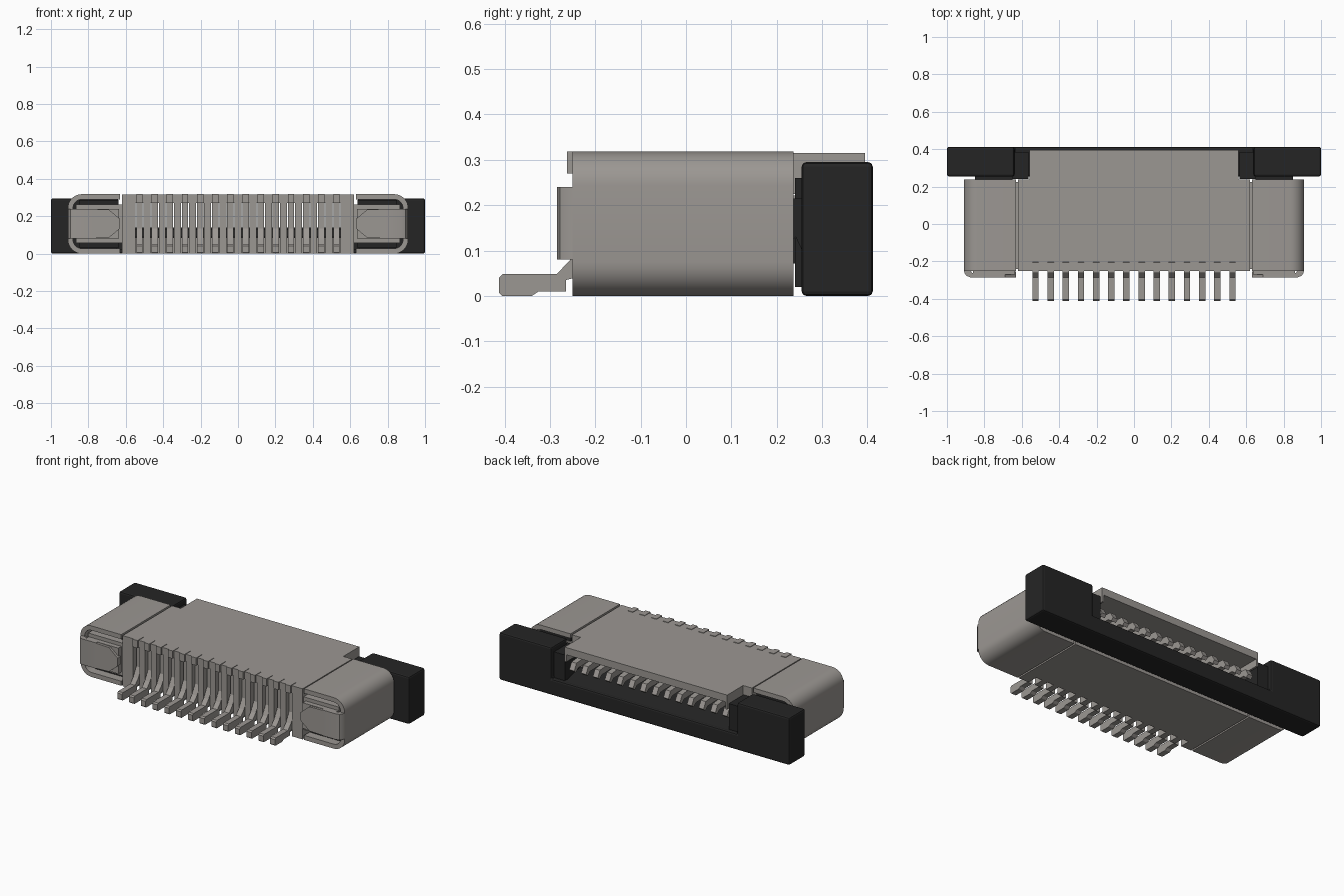
import bpy, bmesh, math
from mathutils import Vector

if "Cube" in bpy.data.objects:
    bpy.data.objects.remove(bpy.data.objects["Cube"], do_unlink=True)


def material(name, rgb):
    m = bpy.data.materials.new(name)
    m.use_nodes = True
    m.diffuse_color = (*rgb, 1)
    m.node_tree.nodes["Principled BSDF"].inputs["Base Color"].default_value = (*rgb, 1)
    return m


GREY = material("warm_grey", (0.33, 0.31, 0.29))
BLACK = material("black", (0.0185, 0.0185, 0.0185))


def prism(name, pts, axis, a, b, mat, bevel=0.0, smooth=False):
    """Extrude a closed 2D outline along one axis from a to b."""
    def place(p, t):
        return {"x": (t, p[0], p[1]), "y": (p[0], t, p[1]), "z": (p[0], p[1], t)}[axis]
    bm = bmesh.new()
    lo = [bm.verts.new(place(p, a)) for p in pts]
    hi = [bm.verts.new(place(p, b)) for p in pts]
    bm.faces.new(lo)
    bm.faces.new(hi)
    n = len(pts)
    for i in range(n):
        j = (i + 1) % n
        bm.faces.new((lo[i], lo[j], hi[j], hi[i]))
    bmesh.ops.recalc_face_normals(bm, faces=bm.faces)
    me = bpy.data.meshes.new(name)
    bm.to_mesh(me)
    bm.free()
    me.materials.append(mat)
    ob = bpy.data.objects.new(name, me)
    bpy.context.collection.objects.link(ob)
    if bevel:
        m = ob.modifiers.new("edge_round", "BEVEL")
        m.width, m.segments, m.limit_method = bevel, 2, "ANGLE"
    if smooth:
        bpy.ops.object.select_all(action="DESELECT")
        bpy.context.view_layer.objects.active = ob
        ob.select_set(True)
        bpy.ops.object.shade_smooth_by_angle(angle=math.radians(35))
    return ob


def box(name, x, y, z, mat, bevel=0.0):
    pts = [(x[0], y[0]), (x[1], y[0]), (x[1], y[1]), (x[0], y[1])]
    return prism(name, pts, "z", z[0], z[1], mat, bevel)


def sided(s, pts):
    return [(s * p[0], p[1]) for p in pts]


def arc(cx, cz, r, start, end, steps=8):
    return [(cx + r * math.cos(math.radians(start + (end - start) * i / steps)),
             cz + r * math.sin(math.radians(start + (end - start) * i / steps)))
            for i in range(steps + 1)]


PITCH, COUNT = 0.081, 14
SLOT, PIN = 0.044, 0.034
xs = [(i - (COUNT - 1) / 2) * PITCH for i in range(COUNT)]
EDGE = xs[-1] + SLOT / 2

# Housing: roof with a rear overhang, and a floor
roof = [(-0.62, -0.25), (0.62, -0.25), (0.62, 0.237), (0.56, 0.237), (0.56, 0.395),
        (-0.56, 0.395), (-0.56, 0.237), (-0.62, 0.237)]
prism("housing_roof", roof, "z", 0.27, 0.315, GREY)
box("housing_floor", (-0.6, 0.6), (-0.185, 0.237), (0, 0.085), GREY)

# Housing ribs between the contact slots
for i in range(COUNT - 1):
    box("housing_rib", (xs[i] + SLOT / 2, xs[i + 1] - SLOT / 2), (-0.25, -0.17),
        (0, 0.272), GREY)

# Contacts: solder foot, bent shank, roof tab and long inner beam
contact = [(-0.412, 0.006), (-0.406, 0), (-0.34, 0), (-0.325, 0.01), (-0.265, 0.01),
           (-0.265, 0.035), (-0.2, 0.05), (-0.19, 0.19), (0.1, 0.18), (0.33, 0.175),
           (0.355, 0.155), (0.372, 0.17), (0.35, 0.21), (0.1, 0.235), (-0.19, 0.25),
           (-0.205, 0.318), (-0.262, 0.318), (-0.262, 0.27), (-0.225, 0.27),
           (-0.225, 0.135), (-0.255, 0.08), (-0.285, 0.048), (-0.404, 0.048),
           (-0.412, 0.04)]
for x in xs:
    prism("contact", contact, "x", x - PIN / 2, x + PIN / 2, GREY)

for s in (1, -1):
    # Housing end walls and rear lips
    box("housing_end_wall", (s * EDGE, s * 0.62), (-0.25, 0.237), (0, 0.272), GREY)
    box("overhang_lip", (s * EDGE, s * 0.56), (0.23, 0.395), (0.225, 0.272), GREY)

    # Rounded end shell, open towards the middle
    outer = [(0.63, 0)] + arc(0.835, 0.075, 0.075, -90, 0) + \
        arc(0.835, 0.243, 0.075, 0, 90) + [(0.63, 0.318)]
    inner = [(0.63, 0.29)] + arc(0.835, 0.243, 0.047, 90, 0) + \
        arc(0.835, 0.075, 0.047, 0, -90) + [(0.63, 0.028)]
    prism("end_shell", sided(s, outer + inner), "y", -0.25, 0.237, GREY, smooth=True)

    # Core inside the shell, joined to the housing
    box("shell_core", (s * 0.61, s * 0.865), (-0.24, 0.225), (0.058, 0.262), GREY)

    # Front clip wrapping round from the shell side, with a pointed plate
    strap = [(0.91, -0.24), (0.906, -0.262), (0.895, -0.278), (0.875, -0.285),
             (0.78, -0.285), (0.78, -0.265), (0.865, -0.262), (0.88, -0.24)]
    prism("clip_strap", sided(s, strap), "z", 0.08, 0.24, GREY, smooth=True)
    plate = [(0.63, 0.135), (0.69, 0.085), (0.82, 0.08), (0.82, 0.24), (0.69, 0.235),
             (0.63, 0.185)]
    prism("clip_plate", sided(s, plate), "y", -0.285, -0.255, GREY)
    box("clip_backing", (s * 0.635, s * 0.86), (-0.27, -0.23), (0.08, 0.24), GREY)

    # Slider arms inside the shell
    for z in ((0.03, 0.058), (0.262, 0.288)):
        box("slider_arm", (s * 0.64, s * 0.85), (-0.2, 0.22), z, BLACK)
    neck = [(0.21, 0.1), (0.242, 0.13), (0.256, 0.1), (0.27, 0.1), (0.27, 0.215),
            (0.21, 0.215)]
    prism("slider_neck", neck, "x", s * 0.65, s * 0.85, BLACK)

    # Lower inner step of the slider
    box("slider_step", (s * 0.565, s * 0.65), (0.24, 0.385), (0.02, 0.26), BLACK)

# Slider bar with raised end blocks
bar = [(-1, 0), (1, 0), (1, 0.295), (0.64, 0.295), (0.64, 0.1), (-0.64, 0.1),
       (-0.64, 0.295), (-1, 0.295)]
prism("slider_bar", bar, "y", 0.255, 0.412, BLACK, bevel=0.01)

# Sloping slider tongue reaching into the housing
tongue = [(0.39, 0.07), (0.39, 0.1), (0.2, 0.14), (0.05, 0.13), (0.05, 0.09), (0.25, 0.07)]
prism("slider_tongue", tongue, "x", -0.56, 0.56, BLACK)
